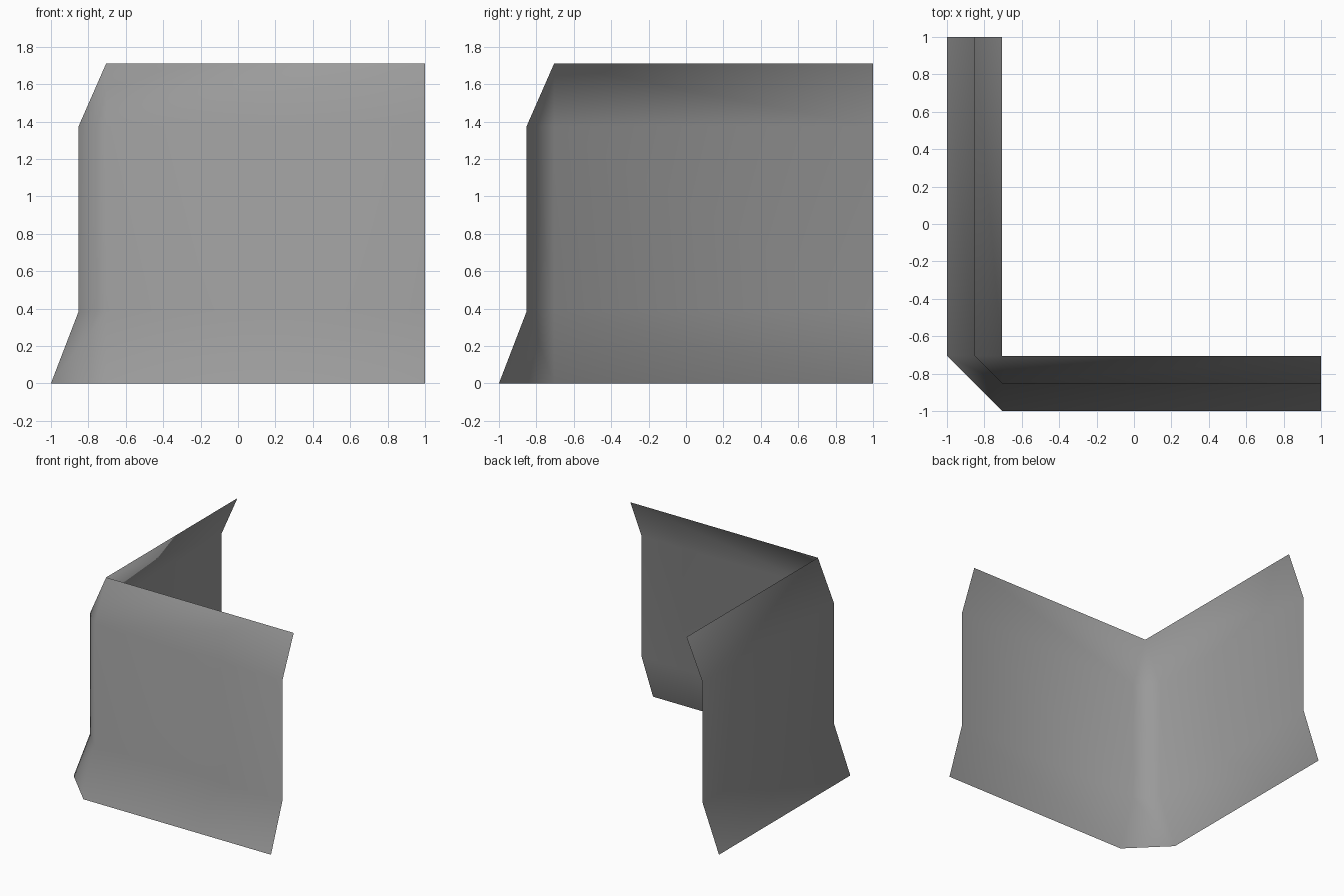
import bpy
import bmesh

cube = bpy.data.objects.get("Cube")
if cube:
    bpy.data.objects.remove(cube, do_unlink=True)

# Neutral grey for the whole sheet
grey = bpy.data.materials.new("neutral_grey")
grey.use_nodes = True
color = (0.33, 0.33, 0.33, 1)
grey.diffuse_color = color
grey.node_tree.nodes["Principled BSDF"].inputs["Base Color"].default_value = color

# Wall profile: outward distance from the top edge, height
PROFILE = [(0.295, 0.0), (0.147, 0.385), (0.147, 1.375), (0.0, 1.71)]
INNER = -0.705
END = 1.0

# Sweep the profile along the side wall, round the chamfered corner, along the front
bm = bmesh.new()
rows = []
for out, z in PROFILE:
    path = [(INNER - out, END), (INNER - out, INNER),
            (INNER, INNER - out), (END, INNER - out)]
    rows.append([bm.verts.new((x, y, z)) for x, y in path])

for low, high in zip(rows, rows[1:]):
    for i in range(len(low) - 1):
        bm.faces.new((low[i], low[i + 1], high[i + 1], high[i]))

# The chamfer closes to a point at the top
bmesh.ops.remove_doubles(bm, verts=bm.verts, dist=0.001)
for face in bm.faces:
    face.smooth = True

mesh = bpy.data.meshes.new("corner_wall")
bm.to_mesh(mesh)
bm.free()
mesh.materials.append(grey)
wall = bpy.data.objects.new("corner_wall", mesh)
bpy.context.collection.objects.link(wall)
